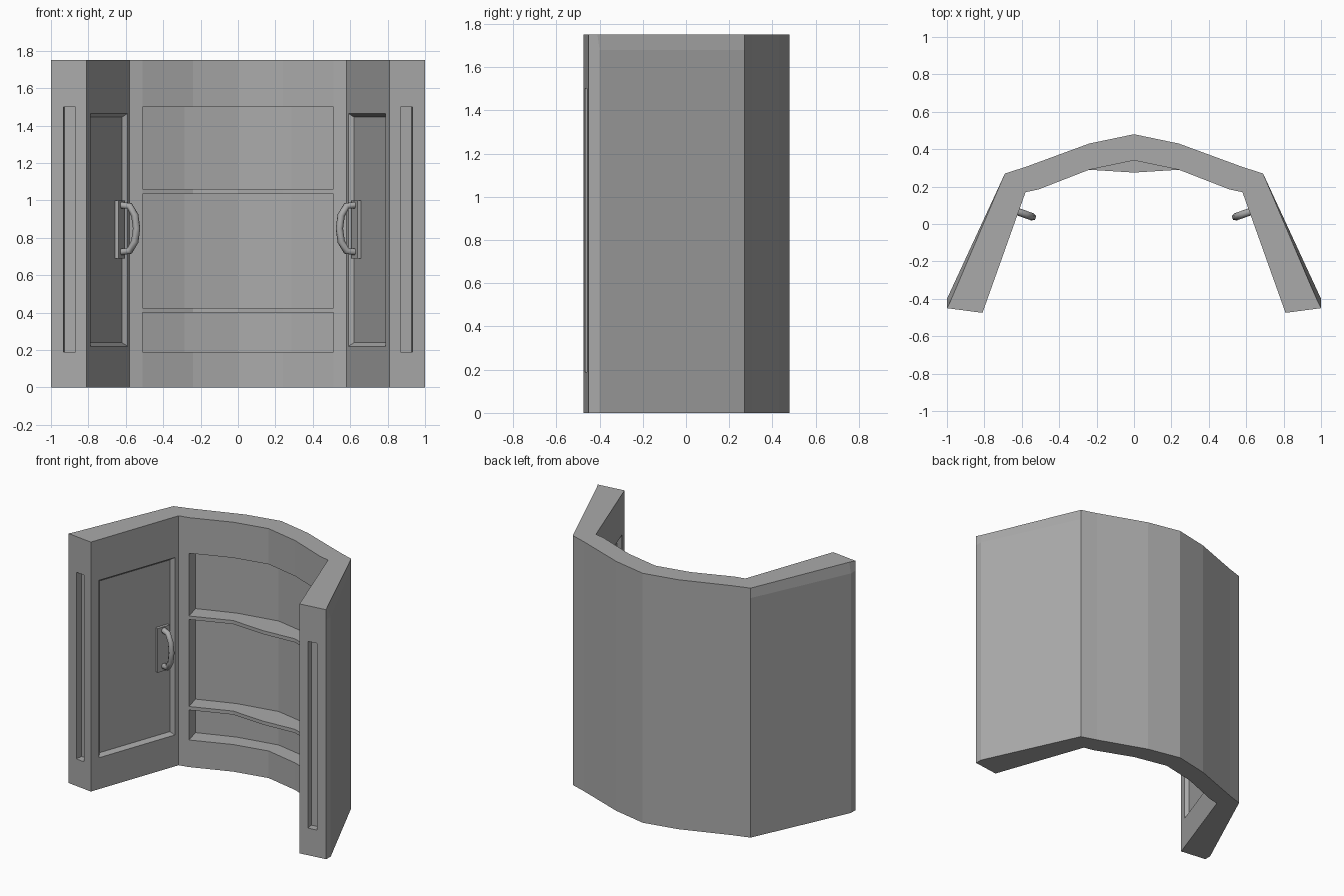
import bpy, bmesh
from mathutils import Vector

if "Cube" in bpy.data.objects:
    bpy.data.objects.remove(bpy.data.objects["Cube"], do_unlink=True)

HEIGHT = 1.75
grey = bpy.data.materials.new("matte_grey")
grey.use_nodes = True
colour = (0.4, 0.4, 0.4, 1)
grey.diffuse_color = colour
grey.node_tree.nodes["Principled BSDF"].inputs["Base Color"].default_value = colour


def loft(name, rings):
    """Closed solid through rings of equal point count."""
    bm = bmesh.new()
    loops = [[bm.verts.new(p) for p in ring] for ring in rings]
    n = len(loops[0])
    bm.faces.new(loops[0])
    bm.faces.new(loops[-1])
    for a, b in zip(loops, loops[1:]):
        for i in range(n):
            j = (i + 1) % n
            bm.faces.new((a[i], a[j], b[j], b[i]))
    bmesh.ops.recalc_face_normals(bm, faces=bm.faces)
    mesh = bpy.data.meshes.new(name)
    bm.to_mesh(mesh)
    bm.free()
    mesh.materials.append(grey)
    ob = bpy.data.objects.new(name, mesh)
    bpy.context.collection.objects.link(ob)
    return ob


def mirrored(half):
    """Closed plan outline from its +x half."""
    return half + [(-x, y) for x, y in reversed(half) if x > 0]


def at_height(outline, z):
    return [(x, y, z) for x, y in outline]


def prism(name, outline, z0, z1):
    return loft(name, [at_height(outline, z0), at_height(outline, z1)])


def cut(target, cutter):
    cutter.hide_render = True
    mod = target.modifiers.new("cut", "BOOLEAN")
    mod.operation = "DIFFERENCE"
    mod.solver = "EXACT"
    mod.object = cutter
    bpy.context.view_layer.objects.active = target
    bpy.ops.object.modifier_apply(modifier=mod.name)
    bpy.data.objects.remove(cutter, do_unlink=True)


class Face:
    """Local frame on a vertical wall: u along it, d outwards, z up."""
    def __init__(self, start, end, side):
        self.o, end = Vector((*start, 0)), Vector((*end, 0))
        self.u = (end - self.o).normalized()
        self.n = Vector((self.u.y, -self.u.x, 0))
        self.side = side

    def point(self, u, d, z):
        p = self.o + self.u * u + self.n * d
        return Vector((p.x * self.side, p.y, z))

    def rect(self, u0, u1, z0, z1, d, grow=0):
        u0, u1, z0, z1 = u0 - grow, u1 + grow, z0 - grow, z1 + grow
        return [self.point(u, d, z) for u, z in
                ((u0, z0), (u1, z0), (u1, z1), (u0, z1))]


# Curved wall with two angled wings; the wing top edge is chamfered
inner = [(0, .34), (.24, .29), (.51, .185), (.58, .17), (.81, -.475)]


def wall_plan(chamfer):
    # Outer and inner edges joined into one closed outline
    outer = [(0, .48), (.24, .43), (.58, .305), (.69, .27), chamfer, (1, -.45)]
    right = outer + inner[::-1]
    return right + [(-x, y) for x, y in right[::-1] if x > 0]


def wall_ring(chamfer, z):
    ring = wall_plan(chamfer)
    # Reorder the left half so the outline runs round the U once
    half = len(ring) - 9
    right, left = ring[:half], ring[half:]
    return at_height(right + left, z)


wall = loft("curved_wall", [wall_ring((1, -.40), 0), wall_ring((1, -.40), 1.68),
                            wall_ring((.98, -.41), HEIGHT)])

# Shelf niche in the back wall
niche_back = [(.54, .30), (.285, .395), (0, .45)]
niche = mirrored([(.51, .05), (.51, .185)] + niche_back[:2])
right_half = [(.51, .05), (.51, .185)] + niche_back
niche = right_half + [(-x, y) for x, y in right_half[-2::-1]]
cut(wall, prism("niche_cutter", niche, .19, 1.5))

# Shelves with a bulging front edge
shelf_half = [(0, .275), (.24, .29), (.51, .185)] + niche_back
shelf = shelf_half + [(-x, y) for x, y in shelf_half[-2:0:-1]]
for name, z0, z1 in (("lower_shelf", .4, .425), ("upper_shelf", 1.035, 1.06)):
    prism(name, shelf, z0, z1)

for side, label in ((1, "left"), (-1, "right")):
    # Bevelled panel sunk in the inner face of the wing
    face = Face(inner[3], inner[4], side)
    panel = (.03, .62, .22, 1.465)
    cut(wall, loft("panel_cutter", [face.rect(*panel, -.025, -.02),
                                    face.rect(*panel, .025, .02)]))

    # Slot in the front end of the wing
    end = Face(inner[4], (1, -.45), side)
    slot = (.06, .125, .19, 1.5)
    cut(wall, loft("slot_cutter", [end.rect(*slot, -.05), end.rect(*slot, .05)]))

    # Handle plate and grip
    loft(label + "_handle_plate", [face.rect(.065, .16, .69, 1, -.025),
                                   face.rect(.065, .16, .69, 1, -.005)])
    curve = bpy.data.curves.new(label + "_handle", "CURVE")
    curve.dimensions = "3D"
    curve.bevel_depth = .02
    curve.bevel_resolution = 1
    curve.use_fill_caps = True
    path = [(-.01, .125), (.04, .12), (.07, .07), (.08, 0)]
    path += [(d, -z) for d, z in path[-2::-1]]
    spline = curve.splines.new("POLY")
    spline.points.add(len(path) - 1)
    for pt, (d, z) in zip(spline.points, path):
        pt.co = (*face.point(.112, d, .85 + z), 1)
    curve.materials.append(grey)
    handle = bpy.data.objects.new(label + "_handle", curve)
    bpy.context.collection.objects.link(handle)
